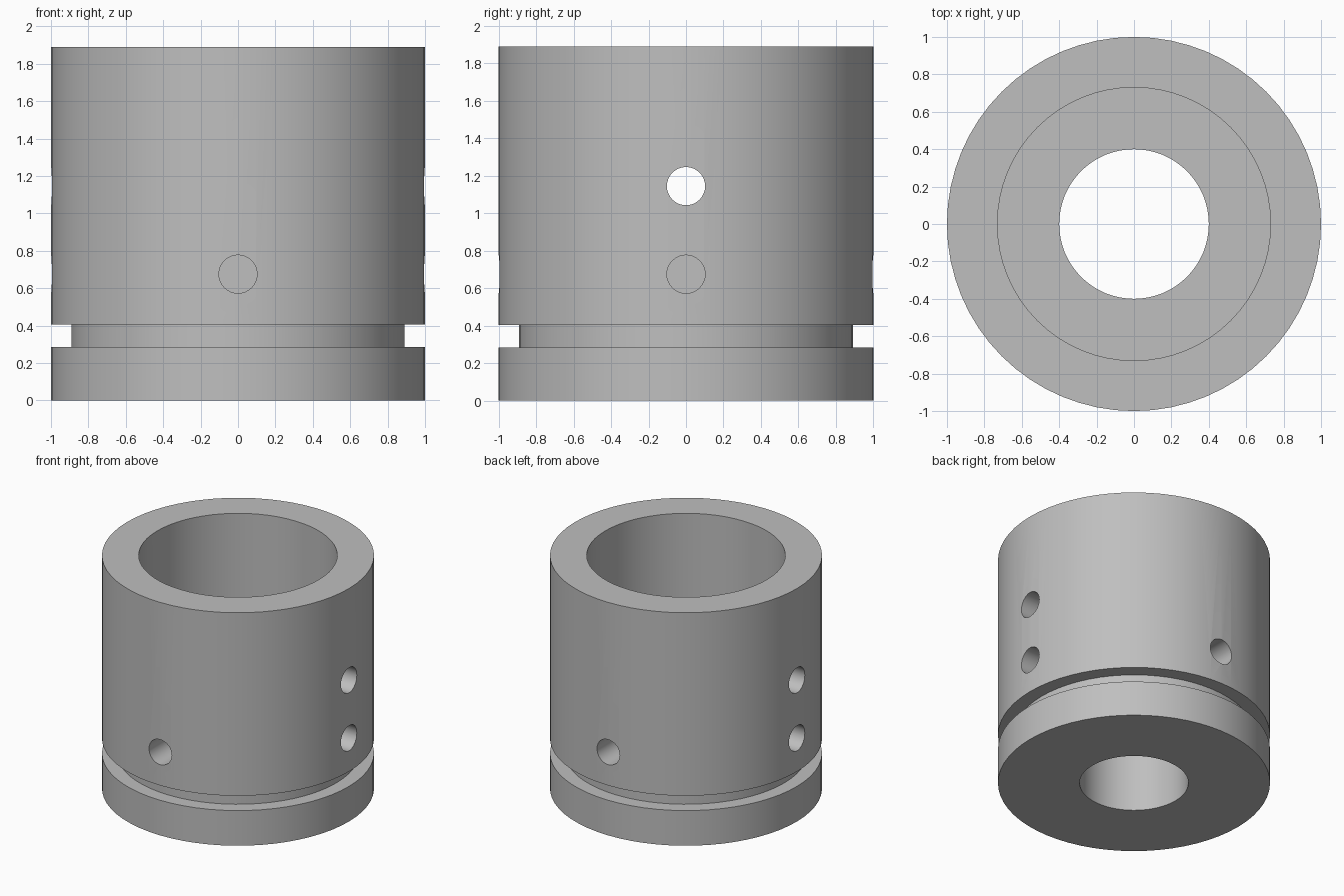
import bpy
import bmesh
from math import pi, radians
from mathutils import Matrix, Vector

cube = bpy.data.objects.get("Cube")
if cube:
    bpy.data.objects.remove(cube, do_unlink=True)

steel = bpy.data.materials.new("grey_steel")
steel.use_nodes = True
steel.diffuse_color = (0.52, 0.52, 0.52, 1)
steel.node_tree.nodes["Principled BSDF"].inputs["Base Color"].default_value = (0.52, 0.52, 0.52, 1)


def make_object(name, bm):
    bmesh.ops.recalc_face_normals(bm, faces=bm.faces)
    mesh = bpy.data.meshes.new(name)
    bm.to_mesh(mesh)
    bm.free()
    mesh.materials.append(steel)
    obj = bpy.data.objects.new(name, mesh)
    bpy.context.collection.objects.link(obj)
    return obj


def lathe(name, profile, steps=64):
    """Revolve a closed (radius, height) profile about z."""
    bm = bmesh.new()
    verts = [bm.verts.new((r, 0, z)) for r, z in profile]
    edges = [bm.edges.new((v, verts[i - 1])) for i, v in enumerate(verts)]
    bmesh.ops.spin(bm, geom=verts + edges, cent=(0, 0, 0), axis=(0, 0, 1),
                   angle=2 * pi, steps=steps, use_merge=True)
    bmesh.ops.remove_doubles(bm, verts=bm.verts, dist=0.0001)
    return make_object(name, bm)


# Stepped sleeve: wide upper bore, narrow lower bore, outer ring groove
HEIGHT, FLOOR = 1.89, 0.95
OUTER, GROOVE, BORE, SMALL_BORE = 1.0, 0.89, 0.73, 0.4
sleeve = lathe("sleeve_body", [
    (SMALL_BORE, 0), (OUTER, 0), (OUTER, 0.285), (GROOVE, 0.285),
    (GROOVE, 0.405), (OUTER, 0.405), (OUTER, HEIGHT), (BORE, HEIGHT),
    (BORE, FLOOR), (SMALL_BORE, FLOOR)])

# Radial drill holes: blind ones on all four sides, open ones on two sides
HOLE_RADIUS, INNER_END, OUTER_END = 0.102, 0.66, 1.1
bm = bmesh.new()
for z, quarters in ((0.675, (0, 1, 2, 3)), (1.145, (0, 2))):
    for q in quarters:
        place = (Matrix.Rotation(q * pi / 2, 4, 'Z')
                 @ Matrix.Translation(Vector(((INNER_END + OUTER_END) / 2, 0, z)))
                 @ Matrix.Rotation(pi / 2, 4, 'Y'))
        bmesh.ops.create_cone(bm, cap_ends=True, segments=32,
                              radius1=HOLE_RADIUS, radius2=HOLE_RADIUS,
                              depth=OUTER_END - INNER_END, matrix=place)
drills = make_object("hole_cutter", bm)
drills.hide_render = True
drills.hide_viewport = True

cut = sleeve.modifiers.new("drill_holes", 'BOOLEAN')
cut.operation = 'DIFFERENCE'
cut.solver = 'EXACT'
cut.object = drills

# Apply the cut, then smooth the round walls and keep the rims sharp
bpy.context.view_layer.objects.active = sleeve
sleeve.select_set(True)
bpy.ops.object.modifier_apply(modifier=cut.name)
bpy.data.objects.remove(drills, do_unlink=True)
bpy.ops.object.shade_smooth_by_angle(angle=radians(30))
